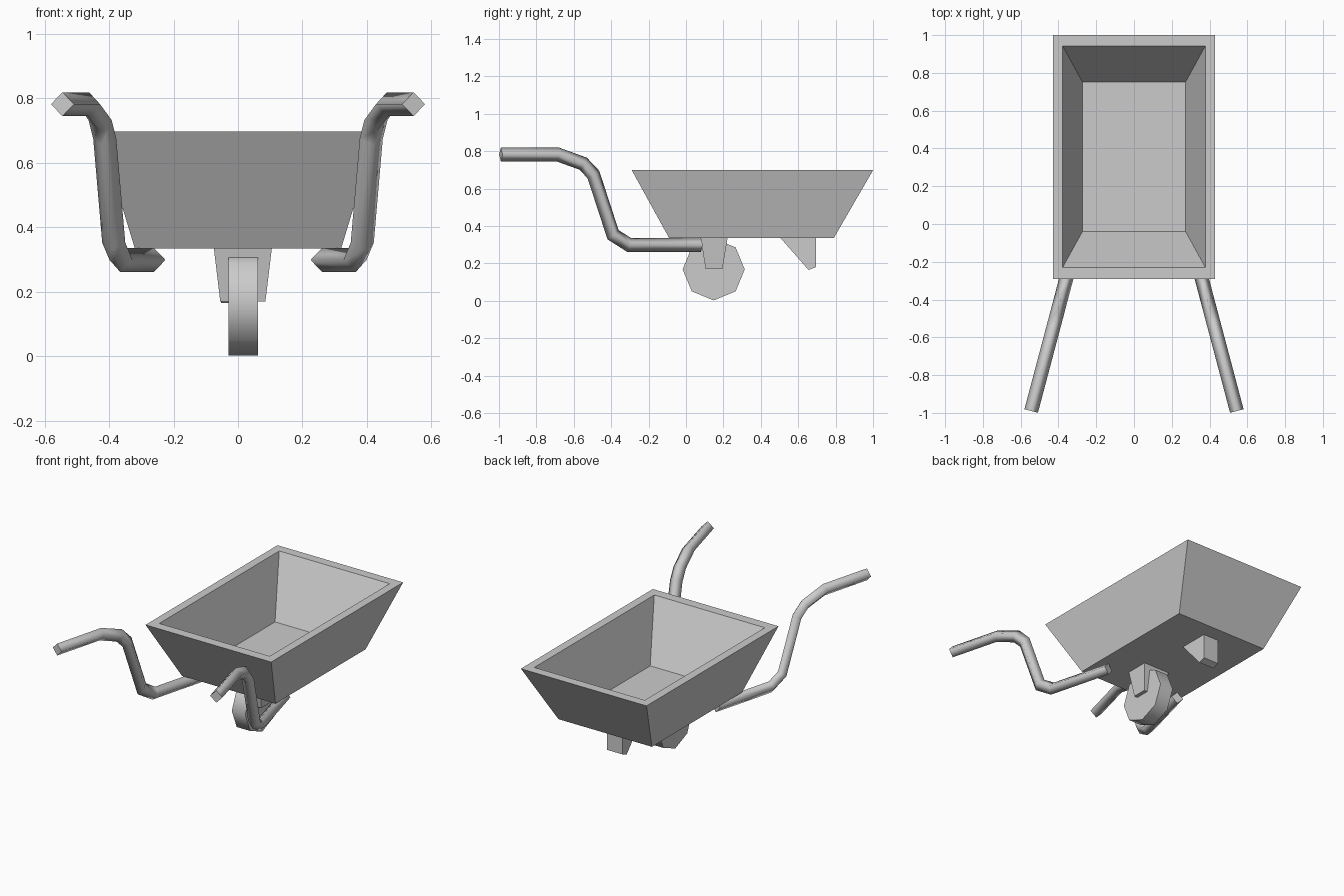
import bpy, bmesh, math
from mathutils import Vector

if "Cube" in bpy.data.objects:
    bpy.data.objects.remove(bpy.data.objects["Cube"])


def loft(name, rings, smooth=False):
    """Skin a list of equal-length rings, closing both ends."""
    bm = bmesh.new()
    rows = [[bm.verts.new(p) for p in ring] for ring in rings]
    n = len(rows[0])
    for a, b in zip(rows, rows[1:]):
        for i in range(n):
            f = bm.faces.new((a[i], a[(i + 1) % n], b[(i + 1) % n], b[i]))
            f.smooth = smooth
    bm.faces.new(rows[0])
    bm.faces.new(rows[-1])
    bmesh.ops.recalc_face_normals(bm, faces=bm.faces[:])
    me = bpy.data.meshes.new(name)
    bm.to_mesh(me)
    bm.free()
    ob = bpy.data.objects.new(name, me)
    bpy.context.collection.objects.link(ob)
    return ob


def rect(x0, x1, y0, y1, z):
    return [(x0, y0, z), (x1, y0, z), (x1, y1, z), (x0, y1, z)]


# Tray: outside wall, flat rim, inside wall, floor
loft("tray", [rect(-0.32, 0.32, -0.09, 0.79, 0.335),
              rect(-0.43, 0.43, -0.29, 1.0, 0.698),
              rect(-0.378, 0.378, -0.23, 0.943, 0.698),
              rect(-0.273, 0.273, -0.04, 0.752, 0.36)])

# Tapered wheel bracket
loft("wheel_bracket", [rect(-0.055, 0.085, 0.105, 0.195, 0.17),
                       rect(-0.075, 0.105, 0.078, 0.222, 0.336)])

# Wedge-shaped support leg
leg = [(0.505, 0.336), (0.655, 0.165), (0.695, 0.18), (0.695, 0.336)]
loft("support_leg", [[(x, y, z) for y, z in leg] for x in (-0.053, 0.053)])

# Eight-sided wheel
wheel_ring = [(0.148 + 0.166 * math.cos(i * math.pi / 4),
               0.168 + 0.166 * math.sin(i * math.pi / 4)) for i in range(8)]
wheel = loft("wheel", [[(x, y, z) for y, z in wheel_ring] for x in (-0.03, 0.062)])
for f in wheel.data.polygons:
    f.use_smooth = len(f.vertices) == 4

# Bent handles: four-sided tube with mitred joints, splayed outwards
side_path = [(-0.99, 0.782), (-0.685, 0.782), (-0.55, 0.733), (-0.495, 0.675),
             (-0.39, 0.353), (-0.305, 0.299), (0.08, 0.299)]
R = 0.037


def handle(name, side):
    pts = [Vector((side * (0.282 - 0.265 * y), y, z)) for y, z in side_path]
    dirs = [(b - a).normalized() for a, b in zip(pts, pts[1:])]
    lateral = Vector((0.265 * side, -1, 0)).normalized().cross(Vector((0, 0, 1)))
    rings = []
    for i, p in enumerate(pts):
        d0, d1 = dirs[max(i - 1, 0)], dirs[min(i, len(dirs) - 1)]
        t = (d0 + d1).normalized()
        up = lateral.cross(t) / t.dot(d1)
        rings.append([p + R * up, p + R * lateral, p - R * up, p - R * lateral])
    ob = loft(name, rings, smooth=True)
    return ob


handle("handle_right", 1)
handle("handle_left", -1)
